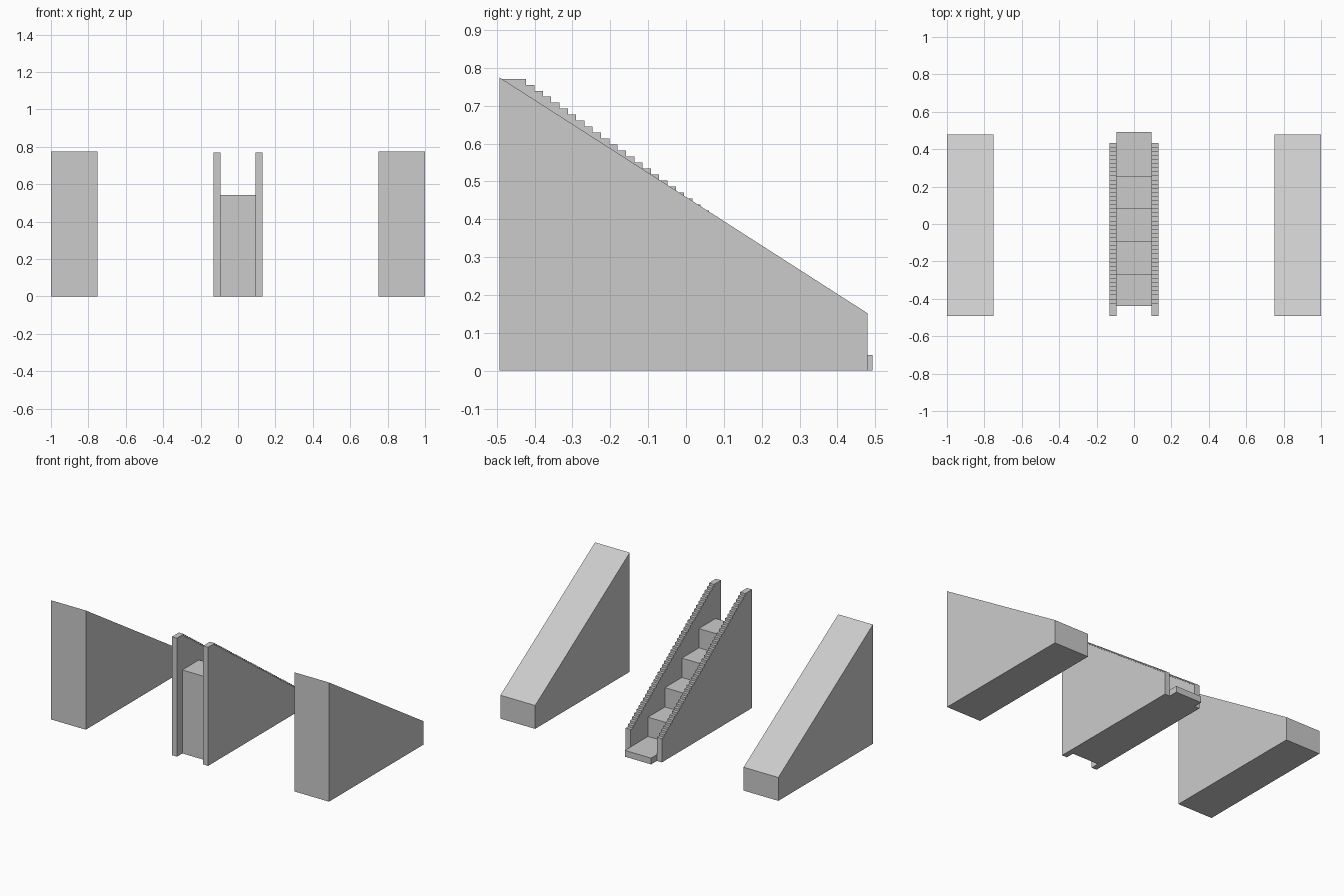
import bpy
import bmesh

cube = bpy.data.objects.get("Cube")
if cube:
    bpy.data.objects.remove(cube, do_unlink=True)

GREY = (0.6, 0.6, 0.6, 1.0)
stone = bpy.data.materials.new("plain_grey")
stone.use_nodes = True
stone.diffuse_color = GREY
stone.node_tree.nodes["Principled BSDF"].inputs["Base Color"].default_value = GREY

FRONT, BACK = -0.493, 0.493


def extrude_profile(name, profile, x0, x1):
    """Solid made by sweeping a (y, z) side profile from x0 to x1."""
    bm = bmesh.new()
    face = bm.faces.new([bm.verts.new((x0, y, z)) for y, z in profile])
    swept = bmesh.ops.extrude_face_region(bm, geom=[face])["geom"]
    moved = [v for v in swept if isinstance(v, bmesh.types.BMVert)]
    bmesh.ops.translate(bm, verts=moved, vec=(x1 - x0, 0, 0))
    bmesh.ops.recalc_face_normals(bm, faces=bm.faces[:])
    mesh = bpy.data.meshes.new(name)
    bm.to_mesh(mesh)
    bm.free()
    mesh.materials.append(stone)
    obj = bpy.data.objects.new(name, mesh)
    bpy.context.collection.objects.link(obj)
    return obj


def stepped_profile(start, edges, tops):
    """Side outline of a staircase going down towards +y."""
    points = [(start, 0)]
    y = start
    for edge, top in zip(edges, tops):
        points += [(y, top), (edge, top)]
        y = edge
    return points + [(y, 0)]


# Side outlines
ramp = [(FRONT, 0), (FRONT, 0.775), (0.479, 0.152), (0.479, 0)]
NOTCHES = 39
run, rise = 0.02195, 0.0158
rail = stepped_profile(FRONT,
                       [-0.422 + i * run for i in range(NOTCHES + 1)],
                       [0.771 - i * rise for i in range(NOTCHES + 1)])
stairs = stepped_profile(-0.438,
                         [-0.267, -0.092, 0.082, 0.256, BACK],
                         [0.543 - i * 0.1255 for i in range(5)])

# Wide ramps and thin notched rails on both sides
for side, sign in (("left", 1), ("right", -1)):
    extrude_profile(side + "_ramp", ramp, sign * 0.75, sign * 1.0)
    extrude_profile(side + "_rail", rail, sign * 0.094, sign * 0.13)

# Broad steps between the rails
extrude_profile("stairs", stairs, -0.094, 0.094)
